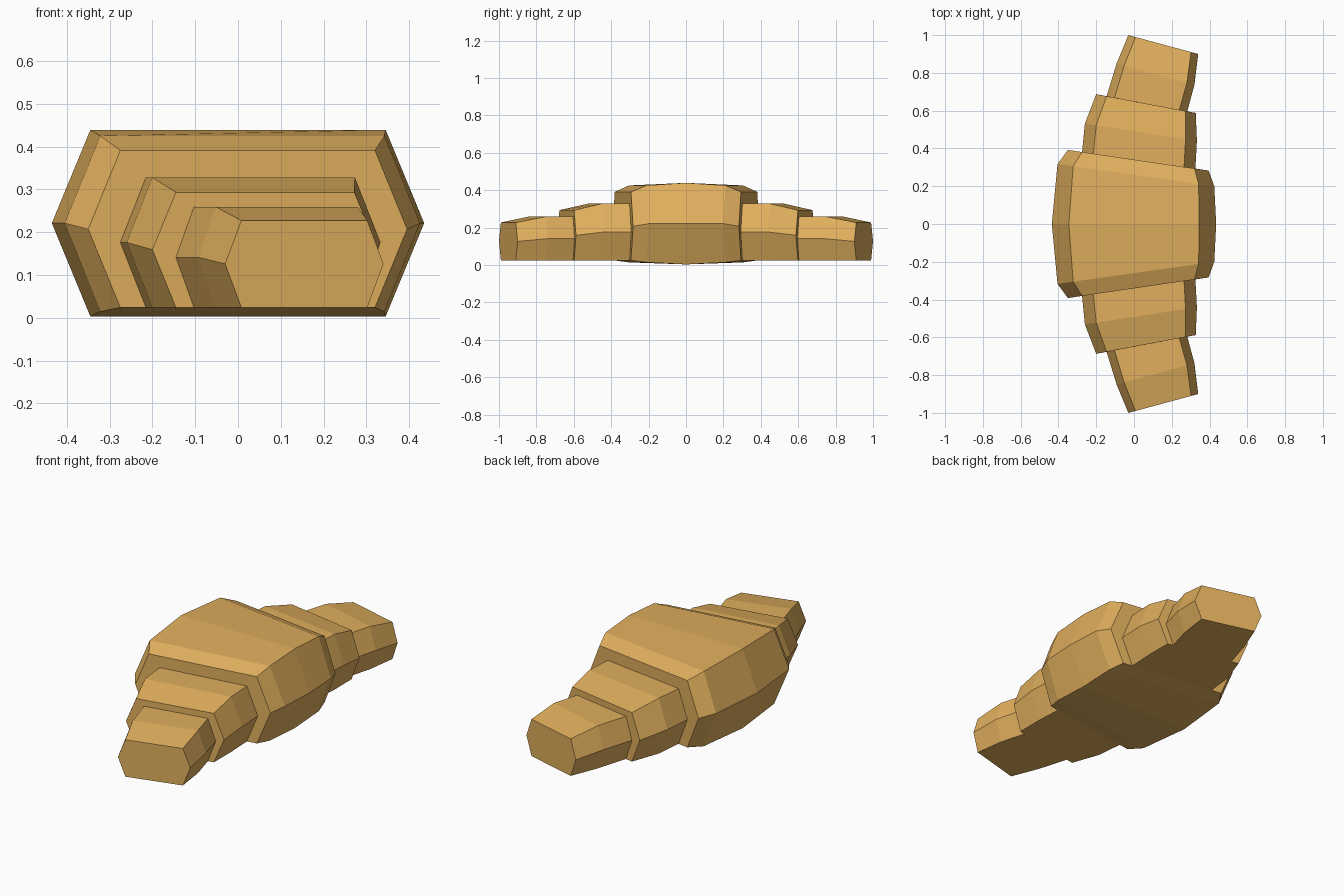
import bpy, bmesh

if "Cube" in bpy.data.objects:
    bpy.data.objects.remove(bpy.data.objects["Cube"])

# Half of the pastry as hexagonal sections, from the middle to the tip:
# left x, left y, right x, right y, corner inset, bottom z, middle z, top z
SECTIONS = [
    (-0.435, 0.00, 0.435, 0.00, 0.09, 0.003, 0.221, 0.439),    # middle
    (-0.405, 0.317, 0.425, 0.20, 0.083, 0.014, 0.221, 0.425),
    (-0.350, 0.392, 0.395, 0.283, 0.075, 0.024, 0.207, 0.391),  # end of the middle roll
    (-0.275, 0.381, 0.325, 0.293, 0.06, 0.024, 0.176, 0.328),  # step to second roll
    (-0.260, 0.532, 0.333, 0.44, 0.06, 0.024, 0.176, 0.328),
    (-0.200, 0.687, 0.327, 0.588, 0.055, 0.024, 0.159, 0.293),  # end of second roll
    (-0.145, 0.677, 0.282, 0.596, 0.042, 0.024, 0.141, 0.259),  # step to tip roll
    (-0.092, 0.850, 0.320, 0.737, 0.04, 0.024, 0.141, 0.259),
    (-0.030, 1.000, 0.340, 0.900, 0.038, 0.024, 0.126, 0.227),  # tip
]


def ring(bm, section, side):
    xl, yl, xr, yr, inset, zb, zm, zt = section
    slope = (yr - yl) / (xr - xl)
    outline = [(xl, zm), (xl + inset, zt), (xr - inset, zt),
               (xr, zm), (xr - inset, zb), (xl + inset, zb)]
    return [bm.verts.new((x, side * (yl + slope * (x - xl)), z)) for x, z in outline]


# Croissant body: loft through the mirrored sections
bm = bmesh.new()
rings = [ring(bm, s, -1) for s in reversed(SECTIONS[1:])]
rings += [ring(bm, s, 1) for s in SECTIONS]
for a, b in zip(rings, rings[1:]):
    for i in range(6):
        j = (i + 1) % 6
        bm.faces.new((a[i], a[j], b[j], b[i]))
bm.faces.new(rings[0])
bm.faces.new(rings[-1])
bmesh.ops.recalc_face_normals(bm, faces=bm.faces)

mesh = bpy.data.meshes.new("croissant")
bm.to_mesh(mesh)
bm.free()
croissant = bpy.data.objects.new("croissant", mesh)
bpy.context.collection.objects.link(croissant)

# Golden crust
crust = bpy.data.materials.new("golden_crust")
crust.diffuse_color = (0.75, 0.43, 0.11, 1)
crust.use_nodes = True
crust.node_tree.nodes["Principled BSDF"].inputs["Base Color"].default_value = crust.diffuse_color
mesh.materials.append(crust)
